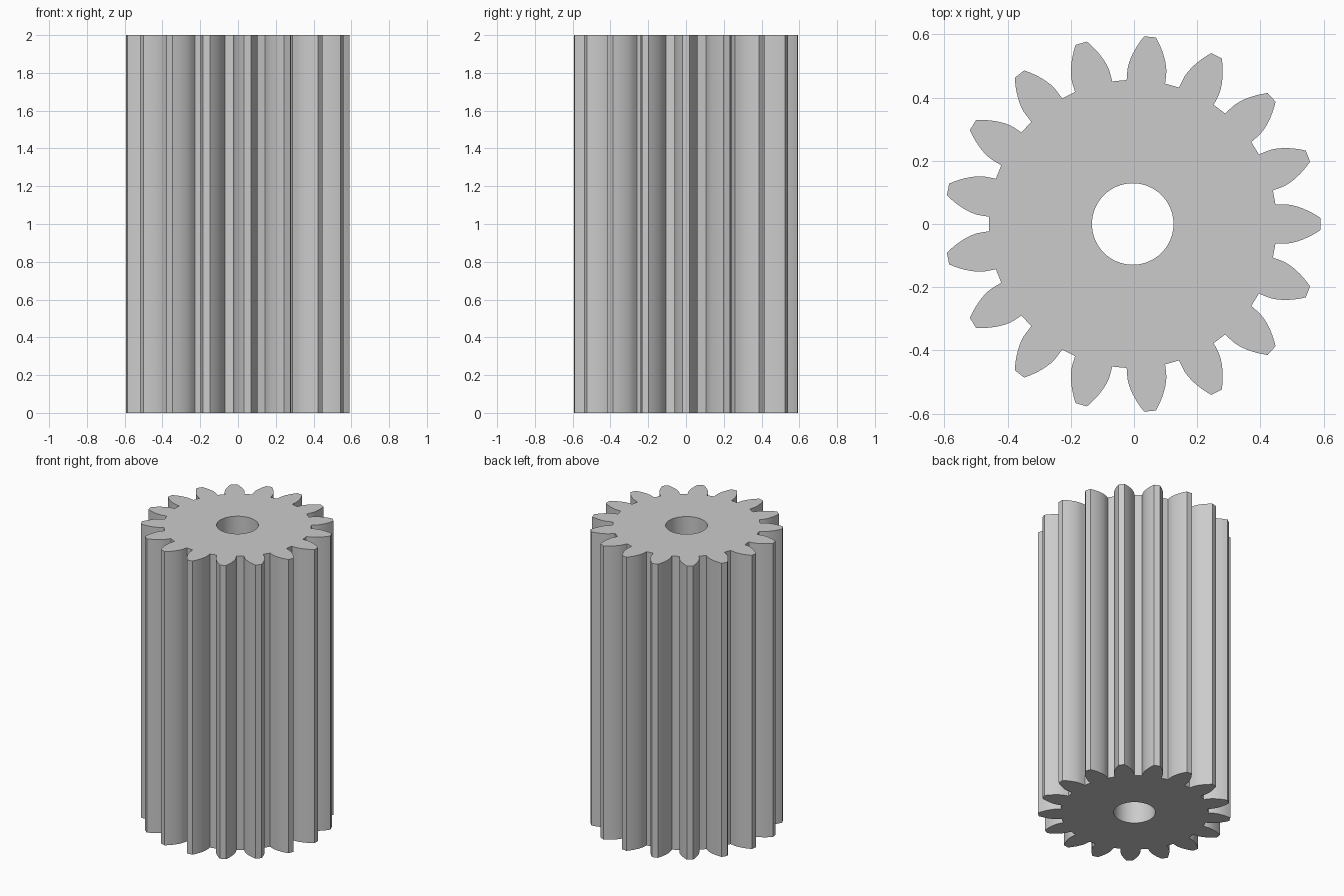
import bpy, bmesh
from math import acos, cos, sin, tan, radians, tau

cube = bpy.data.objects.get("Cube")
if cube:
    bpy.data.objects.remove(cube, do_unlink=True)

# Gear dimensions
TEETH, HEIGHT, CENTRE_X = 17, 2.0, -0.004
R_TIP, R_BASE, R_ROOT, R_BORE = 0.595, 0.4825, 0.456, 0.129
HALF_BASE, HALF_ROOT = radians(7.35), radians(7.7)
FLANK_STEPS, BORE_STEPS = 8, 64


def polar(r, a):
    return (CENTRE_X + r * cos(a), r * sin(a), 0)


def half_angle(r):
    """Half the angular thickness of an involute tooth at radius r."""
    p = acos(min(1, R_BASE / r))
    return HALF_BASE - (tan(p) - p)


# One flank from root to tip, mirrored for the other side of the tooth
flank = [(R_ROOT, HALF_ROOT)]
for i in range(FLANK_STEPS + 1):
    r = R_BASE + (R_TIP - R_BASE) * i / FLANK_STEPS
    flank.append((r, half_angle(r)))
tooth = [(r, -a) for r, a in flank] + [(r, a) for r, a in reversed(flank)]

outline = [polar(r, a + tau * k / TEETH) for k in range(TEETH) for r, a in tooth]
bore = [polar(R_BORE, tau * k / BORE_STEPS) for k in range(BORE_STEPS)]

# Fill the profile between outline and bore, then extrude to full length
bm = bmesh.new()
edges = []
for loop in (outline, bore):
    verts = [bm.verts.new(p) for p in loop]
    edges += [bm.edges.new((v, verts[(i + 1) % len(verts)])) for i, v in enumerate(verts)]
bmesh.ops.triangle_fill(bm, edges=edges, use_beauty=True, normal=(0, 0, 1))
result = bmesh.ops.extrude_face_region(bm, geom=bm.faces[:], use_keep_orig=True)
top = [g for g in result["geom"] if isinstance(g, bmesh.types.BMVert)]
bmesh.ops.translate(bm, verts=top, vec=(0, 0, HEIGHT))
bmesh.ops.recalc_face_normals(bm, faces=bm.faces[:])

mesh = bpy.data.meshes.new("pinion_gear")
bm.to_mesh(mesh)
bm.free()
gear = bpy.data.objects.new("pinion_gear", mesh)
bpy.context.collection.objects.link(gear)

# Plain grey metal
grey = bpy.data.materials.new("light_grey")
grey.use_nodes = True
colour = (0.6, 0.6, 0.6, 1)
grey.diffuse_color = colour
grey.node_tree.nodes["Principled BSDF"].inputs["Base Color"].default_value = colour
mesh.materials.append(grey)

# Smooth flanks and bore with sharp rims
bpy.ops.object.select_all(action="DESELECT")
gear.select_set(True)
bpy.context.view_layer.objects.active = gear
bpy.ops.object.shade_smooth_by_angle(angle=radians(30))
